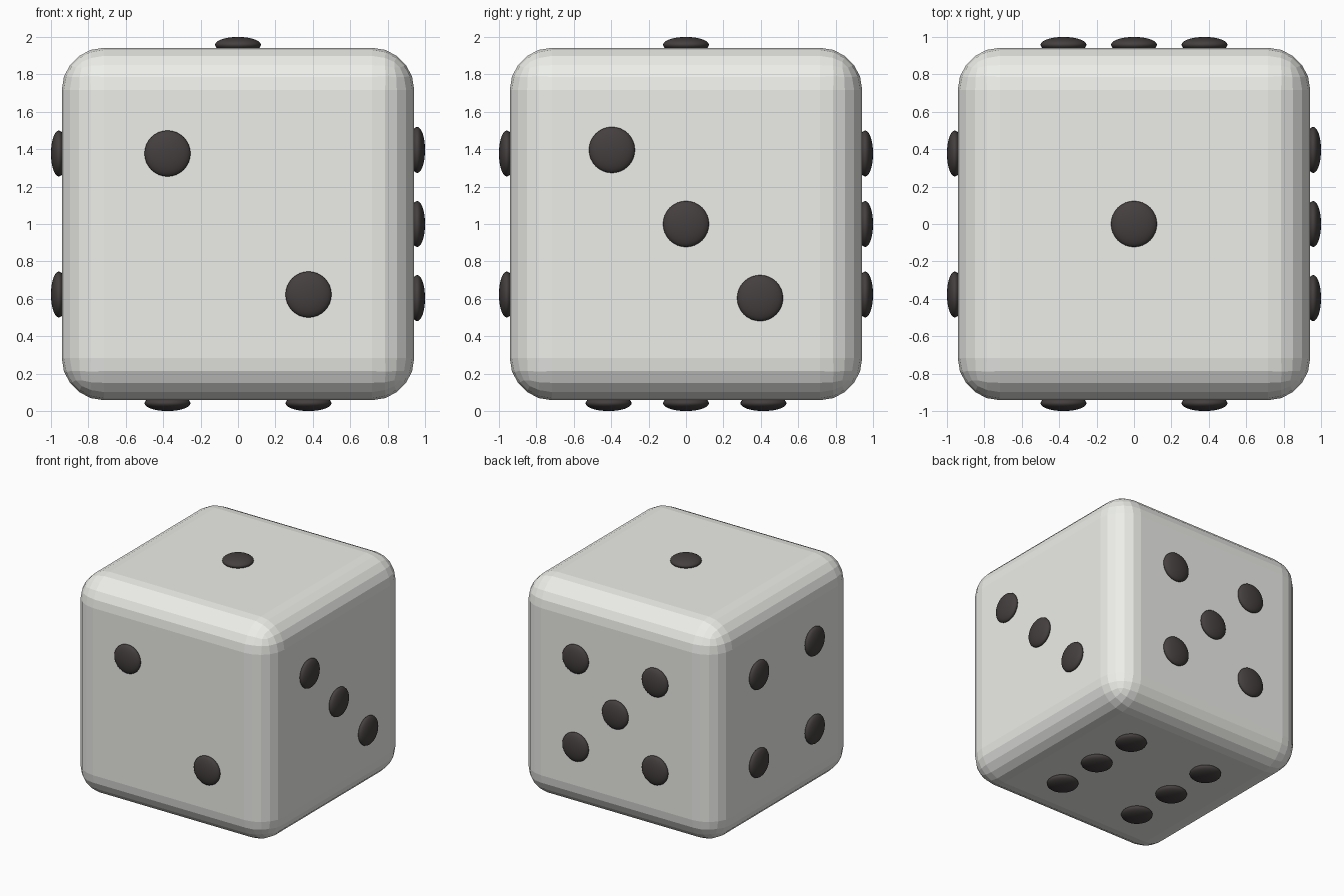
import bpy
from mathutils import Vector

if "Cube" in bpy.data.objects:
    bpy.data.objects.remove(bpy.data.objects["Cube"])

HALF, ROUND = 0.942, 0.225      # body half size, edge radius
PIP_R, PIP_D, PIP_C = 0.123, 0.042, 0.958   # pip radius, half depth, distance from centre
CENTRE = Vector((0, 0, 1))


def material(name, color):
    m = bpy.data.materials.new(name)
    m.diffuse_color = color
    m.use_nodes = True
    m.node_tree.nodes["Principled BSDF"].inputs["Base Color"].default_value = m.diffuse_color
    return m


ivory = material("ivory", (0.85, 0.86, 0.82, 1))
dark = material("dark", (0.06, 0.05, 0.05, 1))

# Rounded body with faceted edges
bpy.ops.mesh.primitive_cube_add(size=2 * HALF, location=CENTRE)
body = bpy.context.object
body.name = "die_body"
body.data.materials.append(ivory)
bevel = body.modifiers.new("rounded_edges", 'BEVEL')
bevel.width = ROUND
bevel.segments = 5
bevel.limit_method = 'NONE'


def pip(name, axis, sign, u, v):
    """Flattened dome on the face along axis; u, v follow the other two axes in xyz order."""
    pos = [u, v]
    pos.insert(axis, sign * PIP_C)
    scale = [PIP_R] * 3
    scale[axis] = PIP_D
    rot = [(0, 1.5707963, 0), (1.5707963, 0, 0), (0, 0, 0)][axis]
    bpy.ops.mesh.primitive_uv_sphere_add(segments=32, ring_count=16, radius=1,
                                         location=CENTRE + Vector(pos), rotation=rot)
    ob = bpy.context.object
    ob.name = name
    ob.scale = (PIP_R, PIP_R, PIP_D)    # local z points out of the face
    ob.data.materials.append(dark)
    bpy.ops.object.shade_smooth()


A, B, C = 0.377, 0.396, 0.414
square = [(x, y) for x in (-A, A) for y in (-A, A)]

# Pip layout: name, axis, side, positions
faces = [
    ("one", 2, 1, [(0, 0)]),
    ("two", 1, -1, [(-A, A), (A, -A)]),
    ("three", 0, 1, [(-B, B), (0, 0), (B, -B)]),
    ("four", 0, -1, square),
    ("five", 1, 1, square + [(0, 0)]),
    ("six", 2, -1, [(x, y) for x in (-A, A) for y in (-C, 0, C)]),
]
for name, axis, sign, spots in faces:
    for i, (u, v) in enumerate(spots):
        pip(f"pip_{name}_{i + 1}", axis, sign, u, v)
